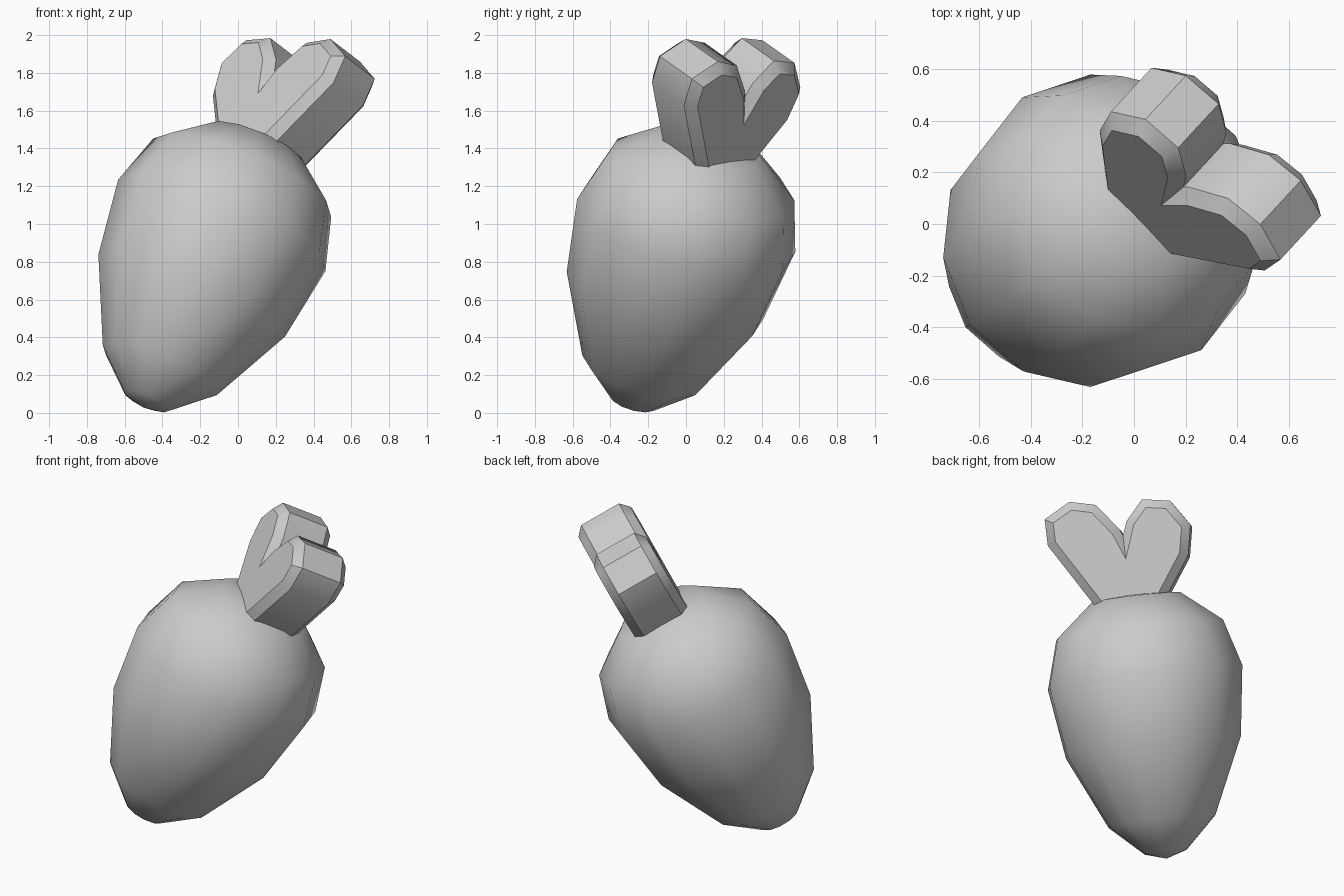
import bpy, bmesh, math
from mathutils import Vector

if "Cube" in bpy.data.objects:
    bpy.data.objects.remove(bpy.data.objects["Cube"])


def finish(bm, name, angle):
    bmesh.ops.recalc_face_normals(bm, faces=bm.faces)
    mesh = bpy.data.meshes.new(name)
    bm.to_mesh(mesh)
    bm.free()
    obj = bpy.data.objects.new(name, mesh)
    bpy.context.collection.objects.link(obj)
    bpy.ops.object.select_all(action='DESELECT')
    obj.select_set(True)
    bpy.context.view_layer.objects.active = obj
    bpy.ops.object.shade_smooth_by_angle(angle=math.radians(angle))
    return obj


def bridge(bm, a, b):
    k = len(a)
    for i in range(k):
        bm.faces.new((a[i], a[(i + 1) % k], b[(i + 1) % k], b[i]))


def offset(points, d):
    """Mitred outward offset of a counter-clockwise outline."""
    out = []
    for i, p in enumerate(points):
        e0 = (p - points[i - 1]).normalized()
        e1 = (points[(i + 1) % len(points)] - p).normalized()
        n0, n1 = Vector((e0.y, -e0.x)), Vector((e1.y, -e1.x))
        out.append(p + (n0 + n1) * d / (1 + n0.dot(n1)))
    return out


# Root body: tilted turned profile (radius, distance along axis)
tip, top = Vector((-0.49, -0.285, 0.05)), Vector((0.11, 0.14, 1.45))
axis = (top - tip).normalized()
side = axis.cross(Vector((0, 0, 1))).normalized()
back = axis.cross(side)
profile = [(0.13, 0.015), (0.33, 0.2), (0.54, 0.645), (0.6, 1.065),
           (0.515, 1.35), (0.275, 1.545)]
SIDES = 12
bm = bmesh.new()
rings = []
for r, s in profile:
    rings.append([bm.verts.new(tip + axis * s
                  + side * r * math.cos(math.tau * i / SIDES)
                  + back * r * math.sin(math.tau * i / SIDES)) for i in range(SIDES)])
for a, b in zip(rings, rings[1:]):
    bridge(bm, a, b)
for ring, s in ((rings[0], -0.025), (rings[-1], 1.58)):
    pole = bm.verts.new(tip + axis * s)
    for i in range(SIDES):
        bm.faces.new((ring[i], ring[(i + 1) % SIDES], pole))
finish(bm, "root_body", 60)

# Leaf: thick two-lobed plate with chamfered rims, sunk into the root
n = Vector((0.6, 0.65, -0.46)).normalized()
up = Vector((0.36, 0.25, 0.9))
up = (up - n * up.dot(n)).normalized()
across = n.cross(up)
if across.x < 0:
    across.negate()
notch = Vector((0.105, 0.072, 1.69))
outline = [Vector(p) for p in [
    (-0.05, -0.4), (0.08, -0.4), (0.165, -0.245), (0.405, 0.15), (0.406, 0.265),
    (0.29, 0.329), (0.17, 0.3), (0.06, 0.155), (0, 0), (-0.072, 0.2),
    (-0.155, 0.292), (-0.272, 0.272), (-0.353, 0.15), (-0.324, 0.0), (-0.156, -0.245)]]
wide = offset(outline, 0.05)
bm = bmesh.new()
layers = [[bm.verts.new(notch + across * p.x + up * p.y + n * t) for p in pts]
          for pts, t in ((outline, 0), (wide, 0.05), (wide, 0.31), (outline, 0.36))]
for a, b in zip(layers, layers[1:]):
    bridge(bm, a, b)
bm.faces.new(layers[0])
bm.faces.new(layers[-1])
finish(bm, "leaf", 42)
